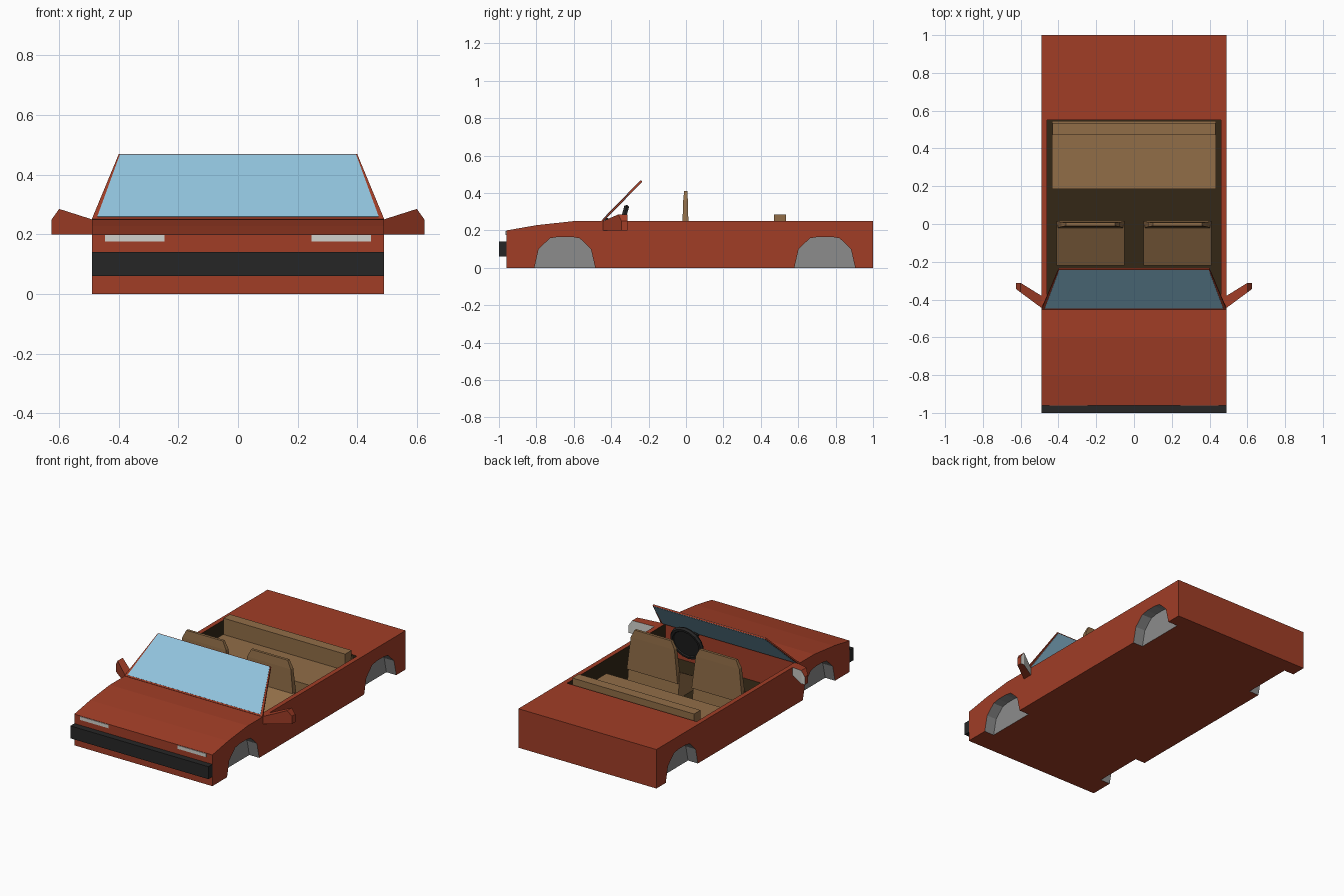
import bpy, bmesh, math
from mathutils import Vector, Matrix

if "Cube" in bpy.data.objects:
    bpy.data.objects.remove(bpy.data.objects["Cube"])


def mat(name, r, g, b):
    lin = lambda c: c / 12.92 if c <= 0.04045 else ((c + 0.055) / 1.055) ** 2.4
    m = bpy.data.materials.new(name)
    m.diffuse_color = (lin(r), lin(g), lin(b), 1)
    m.use_nodes = True
    m.node_tree.nodes["Principled BSDF"].inputs["Base Color"].default_value = m.diffuse_color
    return m


RED = mat("body red", 0.63, 0.24, 0.15)
BLACK = mat("black", 0.15, 0.15, 0.15)
GLASS = mat("window blue", 0.57, 0.77, 0.87)
SEAT = mat("seat tan", 0.57, 0.43, 0.28)
TRIM = mat("interior dark brown", 0.20, 0.155, 0.085)
GREY = mat("arch grey", 0.55, 0.55, 0.55)
LIGHT = mat("light grey", 0.82, 0.82, 0.80)


def finish(name, bm, *mats):
    bmesh.ops.recalc_face_normals(bm, faces=bm.faces)
    me = bpy.data.meshes.new(name)
    bm.to_mesh(me)
    bm.free()
    ob = bpy.data.objects.new(name, me)
    bpy.context.collection.objects.link(ob)
    for m in mats:
        me.materials.append(m)
    return ob


def hull(name, pts, *mats):
    """Convex solid around a few points."""
    bm = bmesh.new()
    for p in pts:
        bm.verts.new(p)
    bmesh.ops.convex_hull(bm, input=bm.verts)
    bmesh.ops.dissolve_limit(bm, angle_limit=0.01, verts=bm.verts, edges=bm.edges)
    return finish(name, bm, *mats)


def box(name, x, y, z, *mats):
    return hull(name, [(a, b, c) for a in x for b in y for c in z], *mats)


def prism(name, profile, x0, x1, *mats):
    """Side profile of (y, z) points extruded along x."""
    bm = bmesh.new()
    f = bm.faces.new([bm.verts.new((x0, y, z)) for y, z in profile])
    r = bmesh.ops.extrude_face_region(bm, geom=[f])
    bmesh.ops.translate(bm, vec=(x1 - x0, 0, 0),
                        verts=[v for v in r["geom"] if isinstance(v, bmesh.types.BMVert)])
    return finish(name, bm, *mats)


# body shell, with the cabin and wheel arches cut out
body = prism("body", [(-0.96, 0), (-0.96, 0.2), (-0.8, 0.228), (-0.6, 0.25), (1, 0.25), (1, 0)],
             -0.49, 0.49, RED, TRIM, GREY)
cutters = [box("cabin_cutter", (-0.46, 0.46), (-0.45, 0.55), (0.05, 0.4))]
arch = [(-0.163, -0.1), (-0.163, 0), (-0.14, 0.1), (-0.08, 0.158), (-0.035, 0.166),
        (0.035, 0.166), (0.08, 0.158), (0.14, 0.1), (0.163, 0), (0.163, -0.1)]
for yc in (-0.648, 0.742):
    for s in (-1, 1):
        cutters.append(prism("arch_cutter", [(y + yc, z) for y, z in arch], s * 0.42, s * 0.6))
bpy.context.view_layer.objects.active = body
for c in cutters:
    c.hide_render = True
    md = body.modifiers.new("cut", "BOOLEAN")
    md.operation, md.solver, md.object = "DIFFERENCE", "EXACT", c
    bpy.ops.object.modifier_apply(modifier=md.name)
for c in cutters:
    bpy.data.objects.remove(c, do_unlink=True)
for p in body.data.polygons:
    x, y, z = p.center
    p.material_index = 0
    if 0.01 < z < 0.245 and abs(x) < 0.47 and -0.44 < y < 0.56:
        p.material_index = 1
    elif 0.01 < z < 0.18 and 0.41 < abs(x) < 0.485 and (y < -0.47 or y > 0.57):
        p.material_index = 2

# bumper
box("front_bumper", (-0.49, 0.49), (-1.0, -0.96), (0.06, 0.14), BLACK)

# windscreen frame and pane
lo, hi = Vector((0, -0.45, 0.25)), Vector((0, -0.238, 0.467))
n = Vector((0, -(hi - lo).z, (hi - lo).y)).normalized()
n = Vector((0, -abs(n.y), abs(n.z)))


def screen(name, t0, t1, w0, w1, d0, d1, m):
    pts = []
    for t, w in ((t0, w0), (t1, w1)):
        for d in (d0, d1):
            for s in (-1, 1):
                pts.append(lo.lerp(hi, t) + n * d + Vector((s * w, 0, 0)))
    hull(name, pts, m)


screen("windscreen_frame", 0, 1, 0.49, 0.40, 0.003, -0.006, RED)
screen("windscreen_glass", 0.03, 0.99, 0.472, 0.396, 0.005, -0.008, GLASS)

for s, side in ((1, "left"), (-1, "right")):
    # headlights
    box(side + "_headlight", (s * 0.246, s * 0.447), (-0.964, -0.955), (0.176, 0.198), LIGHT)

    # wing mirrors, reflecting face at the back
    pts = []
    for x, z in ((0.49, 0.2), (0.49, 0.25), (0.6, 0.285), (0.6, 0.2), (0.625, 0.25), (0.625, 0.2)):
        pts.append((s * x, -0.444 + (x - 0.49) * 0.74, z))
        pts.append((s * x, min(-0.38 + (x - 0.49) * 0.62, -0.312), z))
    m = hull(side + "_mirror", pts, RED, LIGHT)
    for p in m.data.polygons:
        p.material_index = 1 if p.normal.y > 0.6 and abs(p.normal.z) < 0.5 else 0

    # front seats: wedge cushion and tapered backrest
    prism(side + "_seat_cushion", [(-0.22, 0.05), (-0.22, 0.1), (-0.01, 0.215), (0.01, 0.05)],
          s * 0.05, s * 0.41, SEAT)
    hull(side + "_seat_back",
         [(s * x, y, 0.15) for x in (0.05, 0.41) for y in (-0.022, 0.015)] +
         [(s * x, y, 0.36) for x in (0.075, 0.385) for y in (-0.015, 0.01)] +
         [(s * x, y, 0.41) for x in (0.10, 0.36) for y in (-0.01, 0.007)], SEAT)

# rear bench
box("rear_bench_cushion", (-0.435, 0.435), (0.185, 0.545), (0.05, 0.18), SEAT)
box("rear_bench_back", (-0.432, 0.432), (0.47, 0.535), (0.17, 0.285), SEAT)
box("rear_shelf", (-0.435, 0.435), (0.53, 0.545), (0.17, 0.24), SEAT)

# steering wheel with filled centre and column
tilt = Matrix.Translation((0.235, -0.345, 0.225)) @ Matrix.Rotation(math.radians(75), 4, 'X')
bpy.ops.mesh.primitive_torus_add(major_radius=0.1, minor_radius=0.015,
                                 major_segments=16, minor_segments=6)
parts = [("steering_wheel", bpy.context.object, tilt)]
bpy.ops.mesh.primitive_cylinder_add(vertices=16, radius=0.095, depth=0.012)
parts.append(("steering_hub", bpy.context.object, tilt))
bpy.ops.mesh.primitive_cylinder_add(vertices=8, radius=0.02, depth=0.1)
parts.append(("steering_column", bpy.context.object, tilt @ Matrix.Translation((0, 0, 0.05))))
for name, ob, mx in parts:
    ob.name = name
    ob.matrix_world = mx
    ob.data.materials.append(BLACK)
